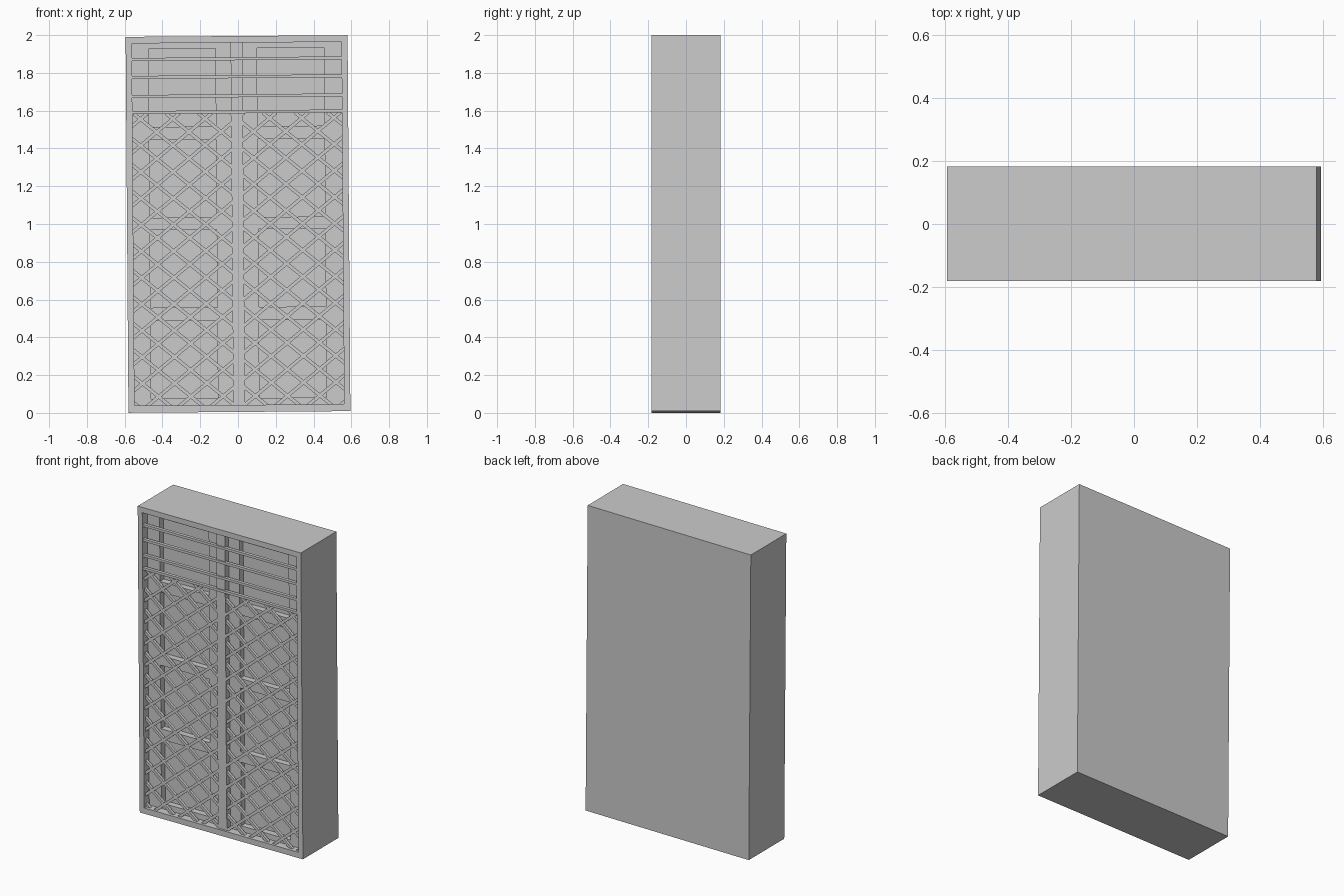
import bpy, bmesh, math
from mathutils import Matrix, Vector

if "Cube" in bpy.data.objects:
    bpy.data.objects.remove(bpy.data.objects["Cube"])

# whole piece leans very slightly sideways
LEAN = (Matrix.Translation((0, 0, 1.0)) @ Matrix.Rotation(-0.0075, 4, 'Y')
        @ Matrix.Translation((0, 0, -1.0)))


def add_box(bm, x0, x1, y0, y1, z0, z1):
    m = Matrix.Translation(((x0 + x1) / 2, (y0 + y1) / 2, (z0 + z1) / 2))
    m = m @ Matrix.Diagonal((x1 - x0, y1 - y0, z1 - z0, 1))
    bmesh.ops.create_cube(bm, size=1, matrix=m)


def finish(name, bm):
    me = bpy.data.meshes.new(name)
    bm.to_mesh(me)
    bm.free()
    ob = bpy.data.objects.new(name, me)
    bpy.context.collection.objects.link(ob)
    ob.matrix_world = LEAN
    return ob


def cut(target, cutter):
    mod = target.modifiers.new("cut", 'BOOLEAN')
    mod.operation = 'DIFFERENCE'
    mod.solver = 'EXACT'
    mod.object = cutter
    cutter.hide_render = True
    bpy.context.view_layer.objects.active = target
    bpy.ops.object.modifier_apply(modifier=mod.name)
    bpy.data.objects.remove(cutter)


# solid cabinet body
bm = bmesh.new()
add_box(bm, -0.5875, 0.5875, -0.182, 0.183, 0.005, 1.995)
body = finish("body", bm)

# large front opening
bm = bmesh.new()
add_box(bm, -0.555, 0.555, -0.3, -0.13, 0.042, 1.96)
cut(body, finish("opening_cutter", bm))

# two columns of four recessed panels
bm = bmesh.new()
for z0 in (0.078, 0.56, 1.036, 1.517):
    for x0, x1 in ((-0.467, -0.113), (0.107, 0.462)):
        add_box(bm, x0, x1, -0.25, -0.09, z0, z0 + 0.413)
cut(body, finish("panel_cutter", bm))

# centre post
bm = bmesh.new()
add_box(bm, -0.032, 0.03, -0.168, -0.128, 0.03, 1.97)
finish("centre_post", bm)

# horizontal slats across the top
bm = bmesh.new()
for z in (1.594, 1.679, 1.78, 1.875):
    add_box(bm, -0.57, 0.57, -0.176, -0.155, z - 0.008, z + 0.008)
finish("top_slats", bm)

# diagonal lattice, one set of bars per direction
SLOPE, STEP, EDGE, LOW, HIGH = 0.82, 0.14, 0.572, 0.025, 1.588
for side, name, yc in ((1, "rising_lattice", -0.157), (-1, "falling_lattice", -0.154)):
    bm = bmesh.new()
    for k in range(-15, 5):
        z_start = 1.09 + STEP * k
        t0 = max(0, (LOW - z_start) / SLOPE)
        t1 = min(2 * EDGE, (HIGH - z_start) / SLOPE)
        if t1 - t0 < 0.03:
            continue
        a = Vector((side * (t0 - EDGE), yc, z_start + SLOPE * t0))
        b = Vector((side * (t1 - EDGE), yc, z_start + SLOPE * t1))
        d = b - a
        m = (Matrix.Translation((a + b) / 2)
             @ Matrix.Rotation(-math.atan2(d.z, d.x), 4, 'Y')
             @ Matrix.Diagonal((d.length, 0.018, 0.018, 1)))
        bmesh.ops.create_cube(bm, size=1, matrix=m)
    # upper-left bars that start above the first run
    for k in range(5, 4 + int((HIGH - 1.09) / STEP) - 2):
        pass
    finish(name, bm)
